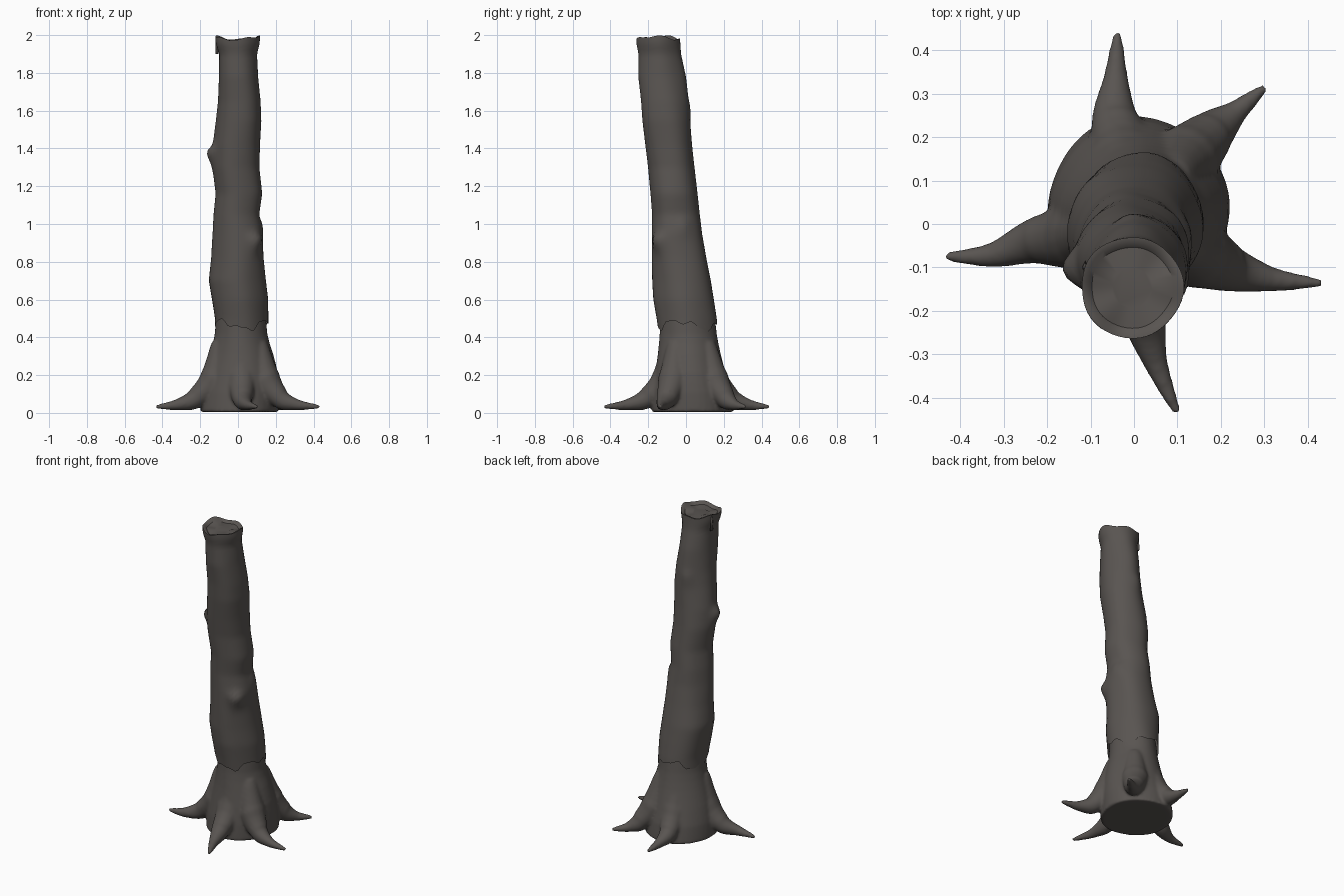
import bpy, bmesh, math
from mathutils import Vector

if "Cube" in bpy.data.objects:
    bpy.data.objects.remove(bpy.data.objects["Cube"])

bark = bpy.data.materials.new("bark")
bark.diffuse_color = (0.10, 0.09, 0.083, 1)
bark.use_nodes = True
bark.node_tree.nodes["Principled BSDF"].inputs["Base Color"].default_value = bark.diffuse_color


def make(name, bm):
    bmesh.ops.recalc_face_normals(bm, faces=bm.faces)
    me = bpy.data.meshes.new(name)
    bm.to_mesh(me)
    bm.free()
    ob = bpy.data.objects.new(name, me)
    bpy.context.collection.objects.link(ob)
    me.materials.append(bark)
    for p in me.polygons:
        p.use_smooth = True
    return ob


def loft(bm, rings, cap_start=True, cap_end=True):
    loops = [[bm.verts.new(p) for p in r] for r in rings]
    n = len(loops[0])
    for a, b in zip(loops, loops[1:]):
        for i in range(n):
            j = (i + 1) % n
            bm.faces.new((a[i], a[j], b[j], b[i]))
    if cap_start:
        bm.faces.new(loops[0][::-1])
    if cap_end:
        bm.faces.new(loops[-1])


def row_at(rows, z):
    """Interpolate (z, left, right, front, back) extents."""
    z = min(max(z, rows[0][0]), rows[-1][0])
    for a, b in zip(rows, rows[1:]):
        if z <= b[0]:
            t = (z - a[0]) / (b[0] - a[0])
            return [p + (q - p) * t for p, q in zip(a[1:], b[1:])]


def oval(ext, a, k=1.0):
    l, r, f, b = ext
    return Vector(((l + r) / 2 + (r - l) / 2 * math.cos(a) * k,
                   (f + b) / 2 + (b - f) / 2 * math.sin(a) * k))


# trunk: leaning, lumpy bark tube with a jagged lower edge and broken top
TRUNK = [(0.42, -.125, .158, -.145, .168), (0.5, -.125, .157, -.155, .163),
         (0.6, -.14, .157, -.17, .15), (0.7, -.155, .147, -.175, .135),
         (0.82, -.14, .137, -.178, .11), (0.95, -.132, .132, -.18, .085),
         (1.05, -.128, .113, -.18, .072), (1.16, -.118, .128, -.188, .06),
         (1.3, -.135, .113, -.2, .045), (1.42, -.132, .117, -.215, .032),
         (1.55, -.115, .125, -.232, .02), (1.65, -.105, .12, -.24, .012),
         (1.78, -.102, .105, -.255, -.003), (1.9, -.102, .098, -.252, -.027),
         (1.96, -.122, .113, -.263, -.03), (2.0, -.122, .113, -.262, -.03)]
# knots: angle, height, outward size
KNOTS = [(math.radians(188), 1.38, .035), (math.radians(-48), .92, .03),
         (math.radians(15), 1.0, .012), (math.radians(100), 1.62, .008)]
N, M = 48, 70


def trunk_point(i, v):
    a = 2 * math.pi * i / N
    low = .465 + .022 * math.sin(3 * a + 2.6) + .012 * math.sin(7 * a) + .006 * math.sin(13 * a)
    high = 1.985 + .009 * math.sin(2 * a + 2) + .006 * math.sin(5 * a + 1)
    z = low + (high - low) * v
    k = 1 + .012 * math.sin(5 * a + 4 * z) + .012 * math.sin(3 * a - 9 * z)
    for ka, kz, h in KNOTS:
        da = (a - ka + math.pi) % (2 * math.pi) - math.pi
        dz = z - kz
        w = .03 if dz > 0 else .06
        k += h / .13 * math.exp(-(da / .3) ** 2 - (dz / w) ** 2)
    p = oval(row_at(TRUNK, z), a, k)
    return Vector((p.x, p.y, z))


rings = [[trunk_point(i, v / M) for i in range(N)] for v in range(M + 1)]
mid = sum(rings[-1], Vector()) / N
for s, drop in ((.9, .002), (.8, .014), (.4, .016)):
    rings.append([mid + (p - mid) * s - Vector((0, 0, drop)) for p in rings[M]])
bm = bmesh.new()
loft(bm, rings, cap_start=False)
trunk = make("trunk", bm)

# splinter of bark at the broken top
bm = bmesh.new()
loft(bm, [[Vector((-.112 + r * math.cos(k * math.pi / 2), -.1 + 2 * r * math.sin(k * math.pi / 2), z))
           for k in range(4)] for z, r in ((1.9, .008), (1.96, .006), (1.995, .001))])
make("splinter", bm)

# root base: flared body plus tapering roots, fused by remeshing
BODY = [(0.005, -.2, .215, -.18, .25), (0.1, -.195, .22, -.175, .238),
        (0.2, -.175, .212, -.162, .21), (0.3, -.148, .188, -.148, .184),
        (0.4, -.123, .155, -.138, .163), (0.52, -.113, .145, -.135, .15)]
# each root: plan points going outward to the tip
ROOTS = [[(-.13, -.03), (-.235, -.04), (-.33, -.072), (-.437, -.075)],
         [(-.02, .15), (-.045, .25), (-.042, .34), (-.038, .442)],
         [(.12, .15), (.185, .215), (.235, .258), (.303, .316)],
         [(.15, -.07), (.23, -.105), (.32, -.128), (.433, -.136)],
         [(.02, -.11), (.025, -.22), (.05, -.32), (.1, -.437)]]
bm = bmesh.new()
loft(bm, [[(*oval(row_at(BODY, z), 2 * math.pi * i / 40,
            1 + .015 * math.sin(4 * i / 40 * 2 * math.pi + 5 * z)), z) for i in range(40)]
          for z in [.005 + .0515 * k for k in range(11)]])
for path in ROOTS:
    pts = [Vector((*[c * .7 for c in path[0]], .36))]
    pts += [Vector((*p, z)) for p, z in zip(path, (.17, .07, .042, .032))]
    radii = [.05, .08, .052, .028, .009]
    tube = []
    for s in range(17):
        # smooth interpolation along the root
        u = s / 4
        i = min(int(u), 3)
        t = u - i
        q = [pts[max(0, i - 1)], pts[i], pts[i + 1], pts[min(4, i + 2)]]
        c = .5 * (2 * q[1] + (q[2] - q[0]) * t + (2 * q[0] - 5 * q[1] + 4 * q[2] - q[3]) * t * t
                  + (3 * q[1] - q[0] - 3 * q[2] + q[3]) * t ** 3)
        d = .5 * (pts[i + 1] - pts[i]) + .5 * (q[3] - q[0])
        r = radii[i] + (radii[i + 1] - radii[i]) * t
        side = Vector((-d.y, d.x, 0)).normalized()
        up = d.cross(side).normalized()
        ring = [c + r * (side * math.cos(k * math.pi / 8) + up * math.sin(k * math.pi / 8))
                for k in range(16)]
        for p in ring:
            p.z = max(p.z, .006)
        tube.append(ring)
    loft(bm, tube)
base = make("root_base", bm)
rm = base.modifiers.new("fuse", 'REMESH')
rm.mode = 'VOXEL'
rm.voxel_size = .008
rm.use_smooth_shade = True
sm = base.modifiers.new("soften", 'SMOOTH')
sm.factor = .5
sm.iterations = 10

# keep the broken rim crisp
bpy.ops.object.select_all(action='DESELECT')
trunk.select_set(True)
bpy.context.view_layer.objects.active = trunk
bpy.ops.object.shade_smooth_by_angle(angle=math.radians(40))
